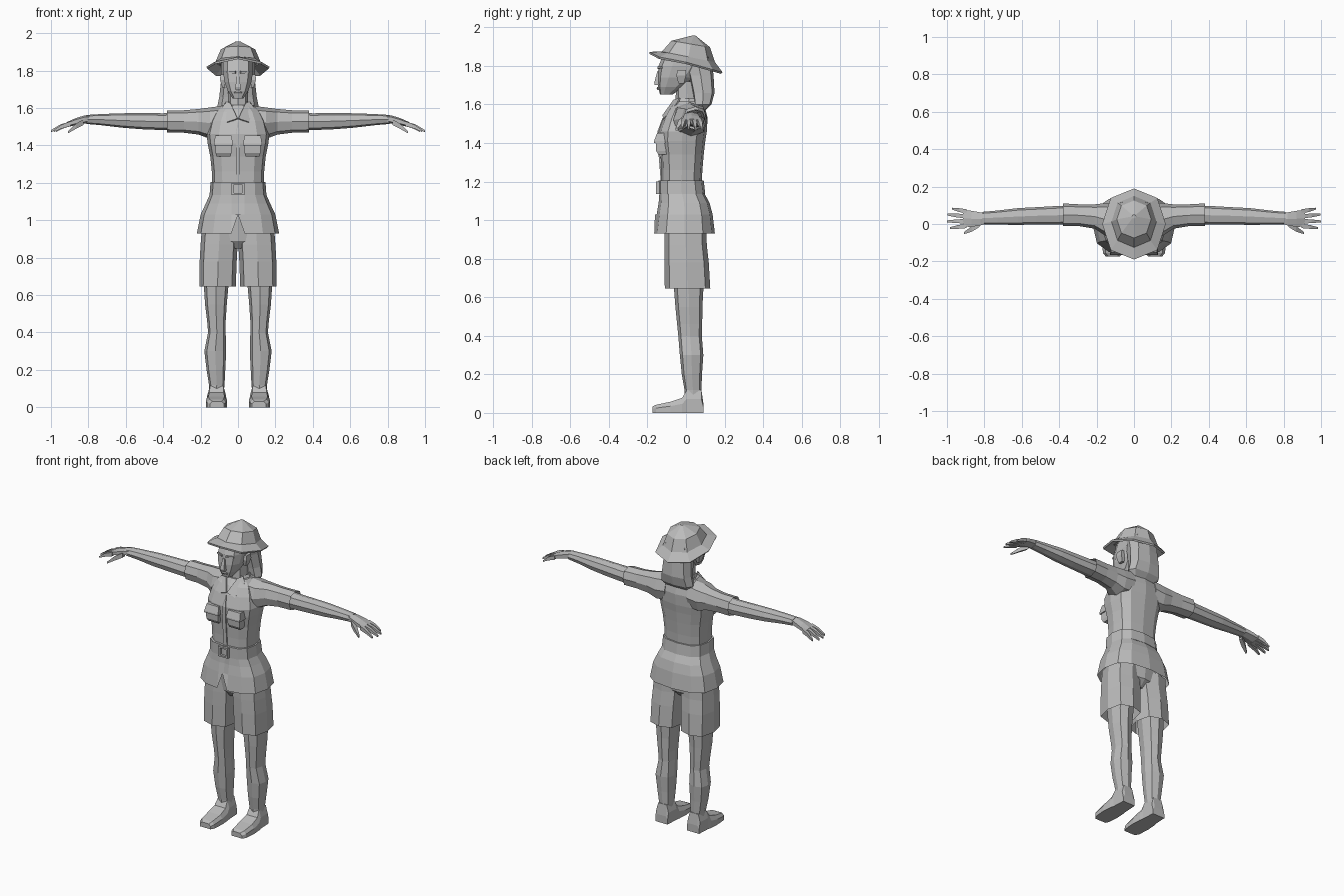
import bpy, bmesh, math
from mathutils import Vector

grey = bpy.data.materials.new("plain_grey")
grey.diffuse_color = (0.5, 0.5, 0.5, 1)


def finish(name, bm, mirror=False, thick=0):
    bmesh.ops.recalc_face_normals(bm, faces=bm.faces)
    me = bpy.data.meshes.new(name)
    bm.to_mesh(me)
    bm.free()
    me.materials.append(grey)
    ob = bpy.data.objects.new(name, me)
    bpy.context.collection.objects.link(ob)
    if thick:
        m = ob.modifiers.new("thickness", 'SOLIDIFY')
        m.thickness, m.offset = thick, -1
    if mirror:
        ob.modifiers.new("mirror", 'MIRROR')
    return ob


def section(axis, s, n, p):
    """Rounded-box section: s = (position, a_min, a_max, b_min, b_max); n = 4 gives a box."""
    pos, a0, a1, b0, b1 = s
    pts = []
    for i in range(n):
        t = 2 * math.pi * i / n - math.pi / 2
        c, d = math.cos(t), math.sin(t)
        if n == 4:
            t += math.pi / 4
            c, d = round(math.cos(t) * 1.4142), round(math.sin(t) * 1.4142)
        else:
            c = math.copysign(abs(c) ** p, c) if abs(c) > 1e-6 else 0
            d = math.copysign(abs(d) ** p, d) if abs(d) > 1e-6 else 0
        a, b = (a0 + a1) / 2 + c * (a1 - a0) / 2, (b0 + b1) / 2 + d * (b1 - b0) / 2
        pts.append({'x': (pos, a, b), 'y': (a, pos, b), 'z': (a, b, pos)}[axis])
    return pts


def skin(rings, first=True, last=True):
    bm = bmesh.new()
    vs = [[bm.verts.new(p) for p in r] for r in rings]
    n = len(vs[0])
    for r, q in zip(vs, vs[1:]):
        for i in range(n):
            bm.faces.new((r[i], r[(i + 1) % n], q[(i + 1) % n], q[i]))
    if first:
        bm.faces.new(vs[0])
    if last:
        bm.faces.new(vs[-1])
    return bm


def loft(name, axis, secs, n=8, p=0.8, first=True, last=True, mirror=False, thick=0):
    return finish(name, skin([section(axis, s, n, p) for s in secs], first, last), mirror, thick)


def plate(name, pts, thick=0.008, mirror=False):
    bm = bmesh.new()
    bm.faces.new([bm.verts.new(p) for p in pts])
    return finish(name, bm, mirror, thick)


def body(rows):
    """Symmetric rows (z, half width, front y, back y) as sections."""
    return [(z, -w, w, f, b) for z, w, f, b in rows]


# Hat: drooping brim and faceted crown
def hat_ring(rx, y0, y1, zf):
    return [(x, y, zf(x, y)) for x, y, _ in section('z', (0, -rx, rx, y0, y1), 8, 0.9)]


outer = hat_ring(0.17, -0.19, 0.19, lambda x, y: 1.82 - 0.28 * y - 0.012 * (y < 0 and abs(x) > .05))
base = hat_ring(0.12, -0.125, 0.15, lambda x, y: 1.85 - 0.2 * y)
shoulder = hat_ring(0.092, -0.075, 0.125, lambda x, y: 1.918 - 0.17 * y)
tip = hat_ring(0.01, 0.03, 0.05, lambda x, y: 1.957)
finish("hat_brim", skin([outer, base], False, False), thick=0.012)
finish("hat_crown", skin([base, shoulder, tip]))

# Head, neck and hair
loft("head", 'z', body([(1.652, .03, -.135, -.07), (1.69, .056, -.145, -.01), (1.74, .075, -.147, .05),
                        (1.80, .084, -.142, .10), (1.88, .08, -.11, .12)]), n=10, p=.75)
loft("neck", 'z', body([(1.56, .075, -.07, .08), (1.61, .055, -.055, .07), (1.72, .052, -.05, .06)]))
loft("hair", 'z', body([(1.57, .085, .055, .10), (1.60, .112, .04, .132), (1.66, .10, .03, .148),
                        (1.75, .09, .01, .143), (1.85, .09, -.02, .13)]), p=.65)
loft("nose", 'z', body([(1.70, .016, -.162, -.13), (1.712, .014, -.165, -.13), (1.775, .007, -.148, -.13)]), n=4)
loft("mouth", 'z', body([(1.674, .02, -.147, -.13), (1.684, .024, -.152, -.13), (1.69, .012, -.149, -.13)]), n=6)
loft("ear", 'z', [(1.71, .068, .084, -.04, -.01), (1.75, .07, .096, -.05, .0), (1.78, .075, .094, -.045, .0)],
     n=4, mirror=True)
plate("brow", [(.015, -.149, 1.785), (.06, -.13, 1.787), (.06, -.13, 1.797), (.015, -.149, 1.797)], mirror=True)

# Shirt body
loft("shirt", 'z', body([(1.19, .138, -.128, .082), (1.26, .14, -.128, .085), (1.34, .148, -.132, .092),
                         (1.41, .162, -.143, .10), (1.46, .168, -.143, .108), (1.53, .15, -.118, .112),
                         (1.58, .125, -.09, .10), (1.615, .085, -.06, .08)]), n=12, p=.72)
# Button strip, chest pockets and collar
plate("button_strip", [(-.012, -.131, 1.2), (.012, -.131, 1.2), (.012, -.148, 1.41),
                       (.012, -.148, 1.46), (0, -.122, 1.53), (-.012, -.148, 1.46), (-.012, -.148, 1.41)])
loft("pocket", 'z', [(1.34, .04, .115, -.143, -.09), (1.36, .035, .12, -.155, -.09),
                     (1.42, .034, .122, -.158, -.09)], n=4, mirror=True)
loft("pocket_flap", 'z', [(1.40, .028, .128, -.166, -.09), (1.41, .028, .128, -.166, -.09),
                          (1.452, .034, .122, -.150, -.09)], n=4, mirror=True)
plate("collar", [(.003, -.122, 1.545), (.06, -.118, 1.525), (.085, -.05, 1.605), (.06, -.035, 1.635),
                 (.04, -.065, 1.625)], mirror=True)
loft("collar_back", 'z', body([(1.59, .09, -.06, .085), (1.632, .066, -.045, .075)]), first=False, last=False,
     thick=.008)

# Sleeves, forearms and hands
loft("sleeve", 'x', [(.08, -.07, .11, 1.44, 1.612), (.15, -.065, .112, 1.435, 1.603), (.21, -.025, .105, 1.458, 1.595),
                     (.29, -.012, .105, 1.468, 1.588), (.38, -.012, .11, 1.47, 1.587)], last=False, mirror=True)
loft("arm", 'x', [(.30, .0, .10, 1.48, 1.575), (.40, -.003, .097, 1.482, 1.572), (.52, -.002, .09, 1.487, 1.573),
                  (.62, -.005, .085, 1.495, 1.572), (.73, -.003, .072, 1.508, 1.568),
                  (.81, -.003, .065, 1.515, 1.563)], mirror=True)
loft("palm", 'x', [(.79, .0, .062, 1.52, 1.563), (.82, -.012, .066, 1.517, 1.561), (.87, -.02, .076, 1.508, 1.545),
                   (.915, -.02, .08, 1.498, 1.525)], n=6, mirror=True)
for name, y0, y1, end in (("index", -.01, -.022, .985), ("middle", .015, .014, 1.0),
                          ("ring", .041, .05, .997), ("little", .067, .082, .972)):
    m, ym = (.9 + end) / 2, (y0 + y1) / 2
    loft(name + "_finger", 'x', [(.895, y0 - .012, y0 + .012, 1.503, 1.529), (m, ym - .010, ym + .010, 1.49, 1.512),
                                 (end, y1 - .005, y1 + .005, 1.472, 1.482)], n=4, mirror=True)
loft("thumb", 'x', [(.825, -.015, .012, 1.51, 1.54), (.865, -.04, -.01, 1.49, 1.518),
                    (.908, -.054, -.042, 1.465, 1.477)], n=4, mirror=True)

# Belt and buckle
loft("belt", 'z', body([(1.135, .152, -.143, .1), (1.205, .147, -.143, .092)]), n=12, p=.72)
for side in (-1, 1):
    loft("buckle_side", 'z', [(1.135, side * .028 - .006, side * .028 + .006, -.156, -.13),
                              (1.2, side * .028 - .006, side * .028 + .006, -.156, -.13)], n=4)
for z in (1.135, 1.19):
    loft("buckle_bar", 'z', body([(z, .034, -.156, -.13), (z + .01, .034, -.156, -.13)]), n=4)

# Shirt tail flaring over the hips, with a notch at the front
skirt = []
for z, w, f, b in ((1.14, .15, -.138, .095), (1.09, .172, -.142, .122), (1.03, .2, -.152, .138),
                   (.93, .22, -.165, .15)):
    r = section('z', (z, -w, w, f, b), 12, .72)
    low = z < 1
    slit = [(-.035, f, z), (0, f + .004, 1.03 if low else z), (.035, f, z)]
    skirt.append([r[-1]] + slit + r[1:-1])
finish("shirt_tail", skin(skirt, True, False))

# Shorts
loft("shorts_seat", 'z', body([(.85, .07, -.07, .06), (.89, .17, -.1, .1), (1.0, .19, -.11, .11),
                               (1.1, .15, -.11, .09)]), p=.7)
loft("shorts_leg", 'z', [(.645, .012, .207, -.11, .126), (.78, .007, .205, -.112, .118), (.87, .002, .2, -.112, .108),
                         (.96, .002, .193, -.11, .105)], p=.7, first=False, mirror=True)

# Legs and shoes
loft("leg", 'z', [(.06, .078, .152, -.005, .083), (.12, .072, .155, -.008, .08), (.2, .068, .168, -.022, .083),
                  (.3, .063, .18, -.032, .09), (.4, .066, .16, -.04, .082), (.46, .066, .165, -.046, .084),
                  (.55, .06, .176, -.055, .085), (.64, .052, .182, -.062, .09), (.85, .03, .185, -.08, .1)],
     p=.75, mirror=True)
shoe = []
for y, x0, x1, top in ((-.175, .075, .15, .032), (-.155, .064, .166, .042), (-.08, .058, .172, .058),
                       (-.02, .062, .168, .078), (.005, .066, .162, .12), (.08, .07, .158, .12), (.09, .07, .158, .0)):
    top, inset = max(top, .05 if y > .085 else 0), .014
    shoe.append([(x0, y, 0), (x1, y, 0), (x1, y, top * .6), (x1 - inset, y, top), (x0 + inset, y, top),
                 (x0, y, top * .6)])
finish("shoe", skin(shoe), mirror=True)
